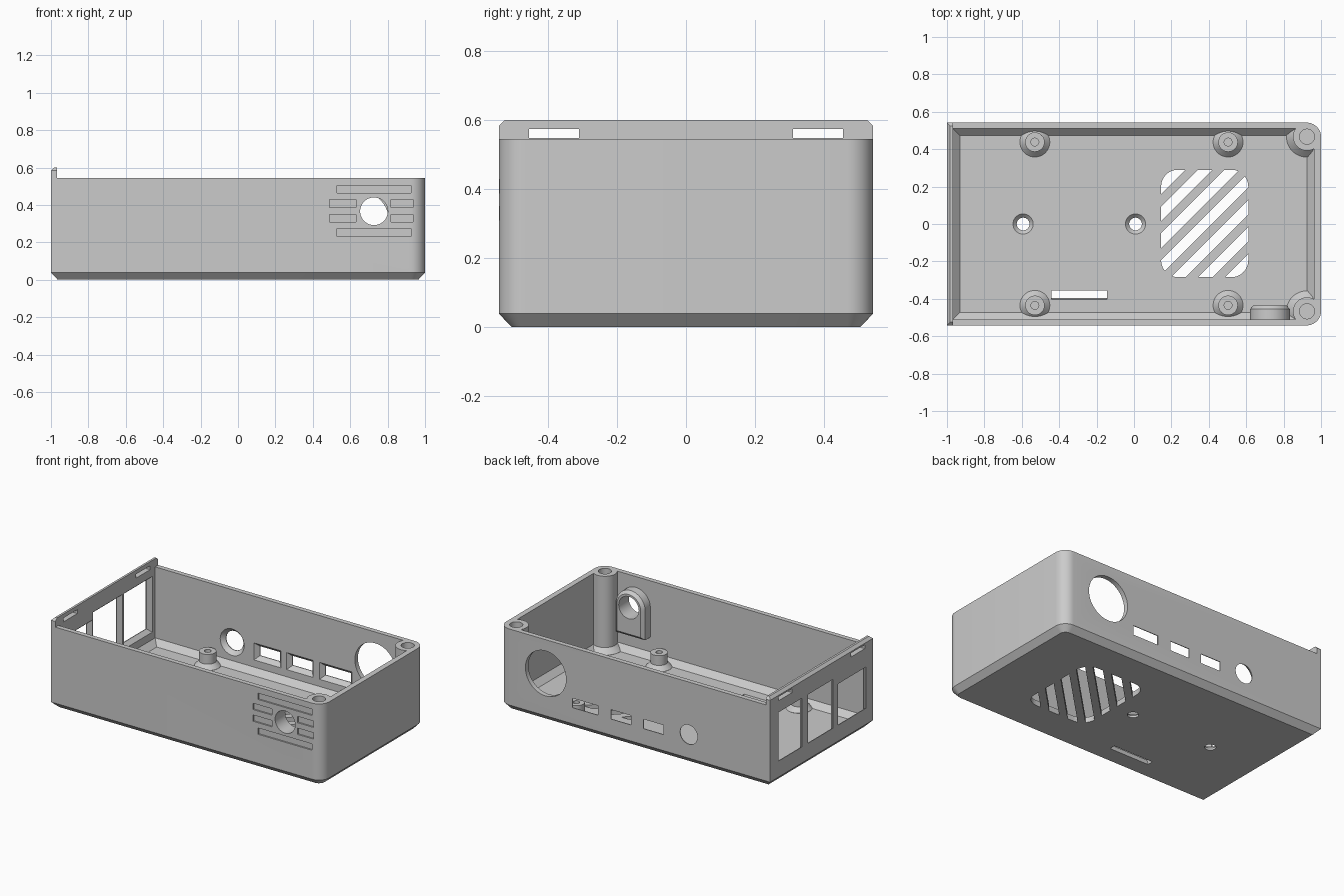
import bpy, bmesh
from math import sin, cos, pi, radians

if "Cube" in bpy.data.objects:
    bpy.data.objects.remove(bpy.data.objects["Cube"], do_unlink=True)

grey = bpy.data.materials.new("grey_plastic")
grey.use_nodes = True
grey.diffuse_color = (0.6, 0.6, 0.6, 1)
grey.node_tree.nodes["Principled BSDF"].inputs["Base Color"].default_value = (0.6, 0.6, 0.6, 1)

HALF_Y, RIM, FLOOR, CHAMFER, WALL = 0.542, 0.545, 0.035, 0.036, 0.032


# Helpers: 2D outlines, lofting between outlines, booleans
def circle(u, v, r, n=48):
    return [(u + r * cos(2 * pi * i / n), v + r * sin(2 * pi * i / n)) for i in range(n)]


def rect(u0, u1, v0, v1, grow=0):
    u0, u1, v0, v1 = u0 - grow, u1 + grow, v0 - grow, v1 + grow
    return [(u0, v0), (u1, v0), (u1, v1), (u0, v1)]


def rounded(u0, u1, v0, v1, r_right, r_left=0, n=10):
    pts = []
    corners = [(u1, v0, -1, r_right), (u1, v1, 0, r_right),
               (u0, v1, 1, r_left), (u0, v0, 2, r_left)]
    for u, v, quarter, r in corners:
        if r == 0:
            pts.append((u, v))
            continue
        cu = u - r if u == u1 else u + r
        cv = v - r if v == v1 else v + r
        for i in range(n + 1):
            a = (quarter + i / n) * pi / 2
            pts.append((cu + r * cos(a), cv + r * sin(a)))
    return pts


def arch(u, v, r, bottom, n=24):
    top = [(u + r * cos(pi * i / n), v + r * sin(pi * i / n)) for i in range(n + 1)]
    return top + [(u - r, bottom), (u + r, bottom)]


def loft(name, axis, sections):
    place = {"x": lambda d, u, v: (d, u, v),
             "y": lambda d, u, v: (u, d, v),
             "z": lambda d, u, v: (u, v, d)}[axis]
    bm = bmesh.new()
    rings = [[bm.verts.new(place(d, u, v)) for u, v in pts] for d, pts in sections]
    for a, b in zip(rings, rings[1:]):
        for i in range(len(a)):
            j = (i + 1) % len(a)
            bm.faces.new((a[i], a[j], b[j], b[i]))
    bm.faces.new(rings[0])
    bm.faces.new(rings[-1])
    bmesh.ops.recalc_face_normals(bm, faces=bm.faces)
    mesh = bpy.data.meshes.new(name)
    bm.to_mesh(mesh)
    bm.free()
    mesh.materials.append(grey)
    obj = bpy.data.objects.new(name, mesh)
    bpy.context.collection.objects.link(obj)
    return obj


def activate(obj):
    bpy.ops.object.select_all(action="DESELECT")
    obj.select_set(True)
    bpy.context.view_layer.objects.active = obj


def cut(target, cutter):
    cutter.hide_render = True
    mod = target.modifiers.new("cut", "BOOLEAN")
    mod.operation, mod.solver, mod.object = "DIFFERENCE", "EXACT", cutter
    activate(target)
    bpy.ops.object.modifier_apply(modifier=mod.name)
    bpy.data.objects.remove(cutter, do_unlink=True)


def prism(axis, d0, d1, pts):
    return loft("cutter", axis, [(d0, pts), (d1, pts)])


def plan(inset):
    return rounded(-1 + inset, 1 - inset, -HALF_Y + inset, HALF_Y - inset, 0.076 - inset)


def room(inset):
    x0, x1, y = -1 + WALL + inset, 0.963 - inset, HALF_Y - WALL - inset
    return rect(x0, x1, -y, y)


# Outer tray with chamfered underside
tray = loft("case_tray", "z", [(0, plan(CHAMFER)), (0.038, plan(0)), (RIM, plan(0))])

# Room inside, leaving posts, standoffs and boss standing
cavity = loft("cavity", "z", [(FLOOR, room(0.037)), (0.072, room(0)), (0.7, room(0))])
POSTS = [(0.925, s * 0.467) for s in (-1, 1)]
STANDOFFS = [(x, y) for x in (-0.53, 0.503) for y in (-0.435, 0.438)]
for x, y in POSTS:
    cut(cavity, loft("post", "z", [(z, circle(x, y, r)) for z, r in
                                   ((-0.02, 0.11), (0.036, 0.11), (0.07, 0.075), (0.8, 0.075))]))
for x, y in STANDOFFS:
    cut(cavity, loft("standoff", "z", [(z, circle(x, y, r)) for z, r in
                                       ((-0.02, 0.08), (0.036, 0.08), (0.065, 0.052), (0.13, 0.052))]))
JACK_X, JACK_Z = 0.727, 0.366
cut(cavity, loft("jack_boss", "y", [(-0.53, arch(JACK_X, JACK_Z, 0.107, 0.17)),
                                    (-0.455, arch(JACK_X, JACK_Z, 0.107, 0.17)),
                                    (-0.435, arch(JACK_X, JACK_Z, 0.088, 0.19))]))
cut(tray, cavity)

# Screw holes in posts and standoffs
for x, y in POSTS:
    cut(tray, prism("z", 0.3, 0.6, circle(x, y, 0.04)))
for x, y in STANDOFFS:
    cut(tray, prism("z", 0.06, 0.2, circle(x, y, 0.021, 24)))

# Front wall: round hole and shallow decorative grooves
cut(tray, prism("y", -0.6, -0.4, circle(JACK_X, JACK_Z, 0.074)))
for x0, x1, z in ((0.528, 0.925, 0.484), (0.49, 0.63, 0.407), (0.818, 0.936, 0.407),
                  (0.49, 0.63, 0.329), (0.818, 0.936, 0.329), (0.528, 0.925, 0.252)):
    cut(tray, prism("y", -0.57, -0.532, rect(x0, x1, z - 0.021, z + 0.021)))

# Back wall: large round hole, flared ports and small round port
cut(tray, prism("y", 0.6, 0.49, circle(0.655, 0.32, 0.15, 64)))
for x0, x1 in ((0.27, 0.457), (0.027, 0.172), (-0.214, -0.066)):
    port = [rect(x0, x1, 0.145, 0.208, g) for g in (0, 0.027)]
    cut(tray, loft("port", "y", [(0.57, port[0]), (0.537, port[0]), (0.508, port[1])]))
small = [circle(-0.4, 0.195, r) for r in (0.064, 0.09)]
cut(tray, loft("port", "y", [(0.57, small[0]), (0.537, small[0]), (0.508, small[1])]))

# End wall: three flared windows
for y0, y1, top in ((0.205, 0.456, 0.47), (-0.12, 0.142, 0.47), (-0.466, -0.173, 0.42)):
    win = [rect(y0, y1, 0.145, top, g) for g in (0, 0.025)]
    cut(tray, loft("window", "x", [(-1.03, win[0]), (-0.995, win[0]), (-0.966, win[1])]))

# Floor: two countersunk holes, a slot and a diagonal vent
for x in (-0.593, 0.008):
    cut(tray, loft("hole", "z", [(z, circle(x, 0, r)) for z, r in
                                 ((-0.02, 0.034), (0.014, 0.034), (0.036, 0.055))]))
cut(tray, loft("slot", "z", [(-0.02, rect(-0.44, -0.145, -0.395, -0.355)),
                             (0.01, rect(-0.44, -0.145, -0.395, -0.355)),
                             (0.04, rect(-0.44, -0.145, -0.407, -0.355))]))
VENT_X, STEP, GAP = 0.378, 0.144, 0.039
vent = prism("z", -0.02, 0.05, rounded(0.145, 0.611, -0.284, 0.29, 0.09, 0.09))
for i in range(-4, 4):
    a = VENT_X + i * STEP + GAP
    b = VENT_X + (i + 1) * STEP - GAP
    cut(vent, prism("z", -0.1, 0.1, [(a - 1, -1), (b - 1, -1), (b + 1, 1), (a + 1, 1)]))
cut(tray, vent)

# Raised lip with two latch slots above the end wall
lip = loft("latch_lip", "z", [(RIM, rect(-1, -1 + WALL, -HALF_Y, HALF_Y)),
                              (0.583, rect(-1, -1 + WALL, -HALF_Y, HALF_Y)),
                              (0.6, rect(-0.983, -1 + WALL, -HALF_Y + 0.018, HALF_Y - 0.018))])
for side in (-1, 1):
    y0, y1 = sorted((side * 0.31, side * 0.455))
    cut(lip, prism("x", -1.05, -0.9, rect(y0, y1, 0.547, 0.573)))

for obj in (tray, lip):
    activate(obj)
    bpy.ops.object.shade_smooth_by_angle(angle=radians(25))
